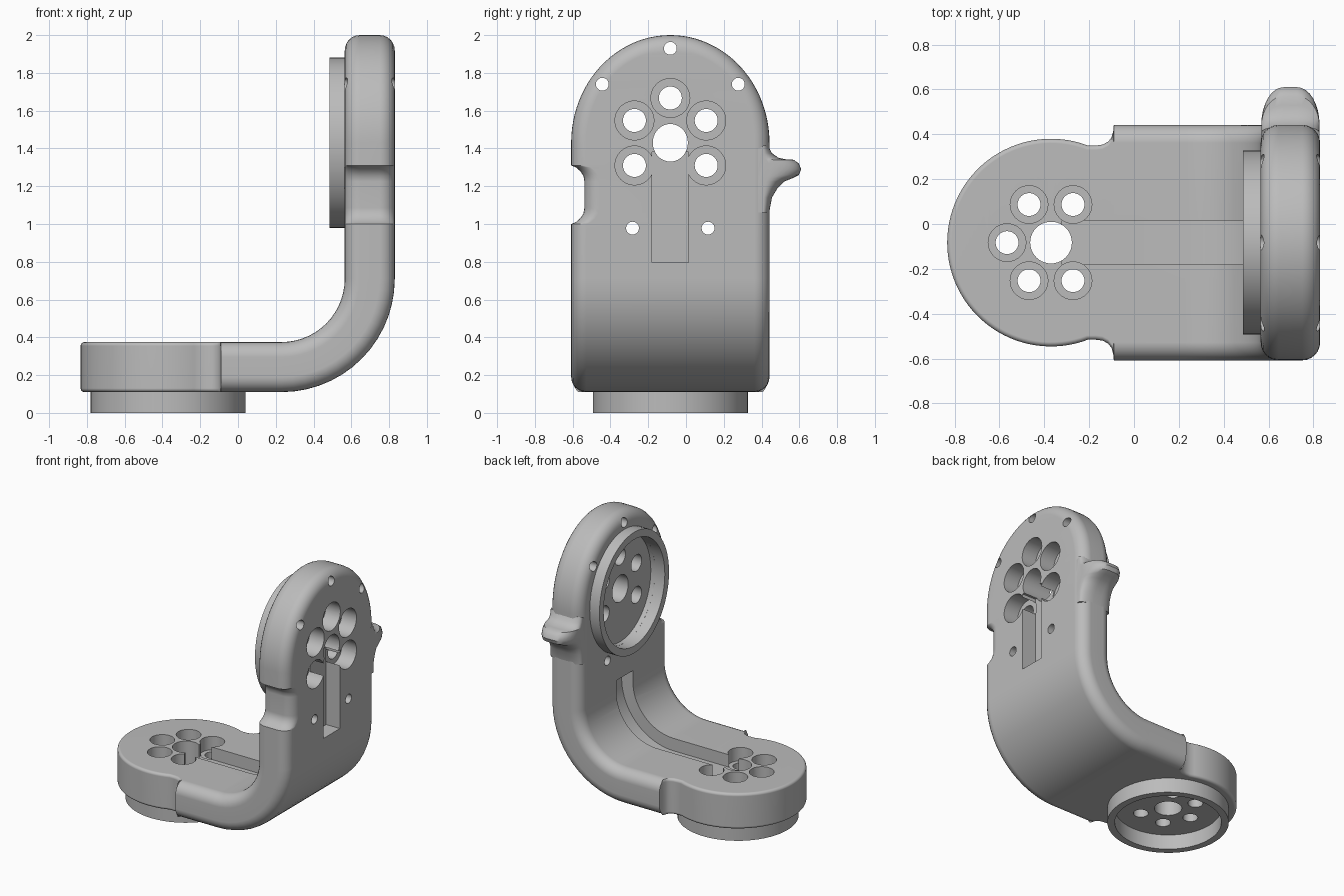
import bpy, bmesh
from math import sin, cos, pi, radians
from mathutils import Matrix, Vector

if "Cube" in bpy.data.objects:
    bpy.data.objects.remove(bpy.data.objects["Cube"])

grey = bpy.data.materials.new("plain grey")
grey.use_nodes = True
grey.diffuse_color = (0.5, 0.5, 0.5, 1)
grey.node_tree.nodes["Principled BSDF"].inputs["Base Color"].default_value = (0.5, 0.5, 0.5, 1)

YC = -0.083                  # shared centre line
HALF, MID = 0.1325, 0.4675   # half thickness and bend radius of the arm
BX, BZ = 0.23, 0.71          # bend centre
BEND = MID * pi / 2
HUB_X, HUB_R = -0.37, 0.463
TOP_Z, TOP_A, TOP_B = 1.43, 0.525, 0.57


def to_u(z):
    """Distance along the arm for a height on the upright."""
    return z - BZ + BX + BEND


def bent(u, y, h):
    """Map flat sheet coordinates onto the L-shaped arm; h points inwards."""
    rho = MID - h
    if u <= BX:
        return Vector((u, YC + y, BZ - rho))
    if u >= BX + BEND:
        return Vector((BX + rho, YC + y, BZ + u - BX - BEND))
    a = (u - BX) / MID
    return Vector((BX + rho * sin(a), YC + y, BZ - rho * cos(a)))


def finish(bm, name):
    bmesh.ops.remove_doubles(bm, verts=bm.verts, dist=1e-5)
    bmesh.ops.recalc_face_normals(bm, faces=bm.faces)
    me = bpy.data.meshes.new(name)
    bm.to_mesh(me)
    bm.free()
    me.materials.append(grey)
    ob = bpy.data.objects.new(name, me)
    bpy.context.collection.objects.link(ob)
    return ob


def smooth(ob):
    bpy.ops.object.select_all(action='DESELECT')
    ob.select_set(True)
    bpy.context.view_layer.objects.active = ob
    bpy.ops.object.shade_smooth_by_angle(angle=radians(35))


def sheet(bm, stations, h0, h1, steps):
    """Rounded slab; each station is (edge radius, function of inset -> u, front, back)."""
    angles = [-pi / 2 + i * pi / 2 / steps for i in range(steps + 1)]
    layers = [(-1, a) for a in angles] + [(1, a + pi / 2) for a in angles]
    front, back = [], []
    for side, a in layers:
        f, b = [], []
        for r, place in stations:
            u, wf, wb = place(r * (1 - cos(a)))
            h = (h0 + r if side < 0 else h1 - r) + r * sin(a)
            f.append(bm.verts.new(bent(u, -wf, h)))
            b.append(bm.verts.new(bent(u, wb, h)))
        front.append(f)
        back.append(b)
    n = len(stations)
    for rows in (front, back):
        for p, q in zip(rows, rows[1:]):
            for i in range(n - 1):
                bm.faces.new((p[i], p[i + 1], q[i + 1], q[i]))
    for k in (0, -1):
        for i in range(n - 1):
            bm.faces.new((front[k][i], front[k][i + 1], back[k][i + 1], back[k][i]))
        for j in range(len(layers) - 1):
            bm.faces.new((front[j][k], front[j + 1][k], back[j + 1][k], back[j][k]))


def hub(a):
    return (0.02, lambda d: (HUB_X - (HUB_R - d) * cos(a), (HUB_R - d) * sin(a), (HUB_R - d) * sin(a)))


def flat(u, wf, wb=TOP_A, r=0.08):
    return (r, lambda d: (u, wf - d, wb - d))


def dome(a):
    return (0.08, lambda d: (to_u(TOP_Z) + (TOP_B - d) * sin(a), (TOP_A - d) * cos(a), (TOP_A - d) * cos(a)))


# Arm: round hub, neck, bend, notched upright and domed top
stations = [hub(radians(111) * i / 30) for i in range(31)]
neck = [(-0.17, 0.433), (-0.14, 0.437), (-0.115, 0.45), (-0.1, 0.47), (-0.092, 0.5)]
stations += [flat(x, w, w, 0.02) for x, w in neck]
stations += [flat(-0.09, TOP_A)]
stations += [flat(BX + BEND * i / 14, TOP_A) for i in range(15)]
notch = [(0, 0), (0.01, 0.025), (0.03, 0.048), (0.055, 0.065), (0.085, 0.07)]
stations += [flat(to_u(1.0 + z), TOP_A - d) for z, d in notch]
stations += [flat(to_u(1.31 - z), TOP_A - d) for z, d in reversed(notch)]
stations += [dome(pi / 2 * i / 24) for i in range(25)]
bm = bmesh.new()
sheet(bm, stations, -HALF, HALF, 6)
arm = finish(bm, "bent_arm")


def cylinder(bm, centre, radius, depth, axis, stretch=1):
    m = Matrix.Translation(centre)
    if axis == 'X':
        m = m @ Matrix.Diagonal((1, 1, stretch, 1)) @ Matrix.Rotation(pi / 2, 4, 'Y')
    bmesh.ops.create_cone(bm, cap_ends=True, segments=40, radius1=radius, radius2=radius, depth=depth, matrix=m)


def cut(target, cutter):
    cutter.hide_render = True
    mod = target.modifiers.new("cut", 'BOOLEAN')
    mod.operation, mod.solver, mod.object = 'DIFFERENCE', 'EXACT', cutter
    bpy.context.view_layer.objects.active = target
    bpy.ops.object.modifier_apply(modifier=mod.name)
    bpy.data.objects.remove(cutter)


# Bolt patterns on hub and upright
hub_bolts = [(HUB_X + 0.196 * cos(a), YC + 0.196 * sin(a)) for a in [pi / 3 * i for i in range(1, 6)]]
top_bolts = [(YC + y, TOP_Z + z) for y, z in [(0, 0.237), (0.19, 0.118), (-0.19, 0.118), (0.19, -0.12), (-0.19, -0.12)]]
pins = [(YC + s * y, TOP_Z + z) for y, z in [(0.36, 0.31), (0.2, -0.452)] for s in (-1, 1)] + [(YC, TOP_Z + 0.5)]

# Through holes
bm = bmesh.new()
for x, y in hub_bolts:
    cylinder(bm, (x, y, 0.2), 0.051, 1, 'Z')
cylinder(bm, (HUB_X, YC, 0.2), 0.093, 1, 'Z')
for y, z in top_bolts:
    cylinder(bm, (0.7, y, z), 0.061, 1, 'X')
for y, z in pins:
    cylinder(bm, (0.7, y, z), 0.034, 1, 'X')
cylinder(bm, (0.7, YC, TOP_Z), 0.093, 1, 'X', 1.07)
holes = finish(bm, "hole_cutter")

# Counterbores and the pocket behind the upper ring
bm = bmesh.new()
for x, y in hub_bolts:
    cylinder(bm, (x, y, 0.475), 0.084, 0.4, 'Z')
for y, z in top_bolts:
    cylinder(bm, (0.91, y, z), 0.103, 0.4, 'X')
cylinder(bm, (0.5, YC, TOP_Z), 0.36, 0.2, 'X', 1.1)
bores = finish(bm, "counterbore_cutter")

# Cable channel: inside of the bend, then outside of the upright
bm = bmesh.new()
W = 0.0975
inner = [-0.32, 0.0] + [BX + BEND * i / 14 for i in range(15)] + [to_u(0.79)]
sheet(bm, [flat(u, W, W, 0) for u in inner], 0.04, 0.2, 1)
sheet(bm, [flat(to_u(z), W, W, 0) for z in (0.795, 1.38)], -0.25, -0.02, 1)
channels = finish(bm, "channel_cutter")

for cutter in (channels, bores, holes):
    cut(arm, cutter)
smooth(arm)
arm.modifiers.new("even_shading", 'WEIGHTED_NORMAL').keep_sharp = True


def ring(name, place):
    """Open tube with a flat rim; place maps (radius, angle, depth) to a point."""
    bm = bmesh.new()
    n = 64
    loops = [[bm.verts.new(place(r, 2 * pi * i / n, d)) for i in range(n)]
             for r, d in [(0.41, 0), (0.41, 1), (0.36, 1), (0.36, 0)]]
    for p, q in zip(loops, loops[1:] + loops[:1]):
        for i in range(n):
            j = (i + 1) % n
            bm.faces.new((p[i], p[j], q[j], q[i]))
    smooth(finish(bm, name))


# Bearing rings
ring("lower_ring", lambda r, a, d: (HUB_X + r * cos(a), YC + r * sin(a), 0.115 * d))
ring("upper_ring", lambda r, a, d: (0.485 + 0.11 * d, YC + r * cos(a), TOP_Z + 1.1 * r * sin(a)))

# Hooked finger tab on the back edge
profile = [(0.34, 1.39), (0.4, 1.405), (0.435, 1.415), (0.455, 1.375), (0.49, 1.35), (0.53, 1.342),
           (0.57, 1.34), (0.598, 1.32), (0.61, 1.29), (0.598, 1.26), (0.565, 1.243), (0.52, 1.225),
           (0.485, 1.19), (0.455, 1.14), (0.44, 1.06), (0.34, 1.06)]
bm = bmesh.new()
rows = []
for side in (-1, 1):
    for i in range(9):
        a = pi / 16 * (i if side > 0 else 8 - i)
        x = 0.6975 + side * (0.03 + 0.1 * sin(a))
        k = 0.2 + 0.8 * cos(a)
        rows.append([bm.verts.new((x, y if y < 0.4 else 0.4 + (y - 0.4) * k, z)) for y, z in profile])
for p, q in zip(rows, rows[1:]):
    for i in range(len(profile)):
        j = (i + 1) % len(profile)
        bm.faces.new((p[i], p[j], q[j], q[i]))
bm.faces.new(rows[0])
bm.faces.new(rows[-1])
smooth(finish(bm, "finger_tab"))
